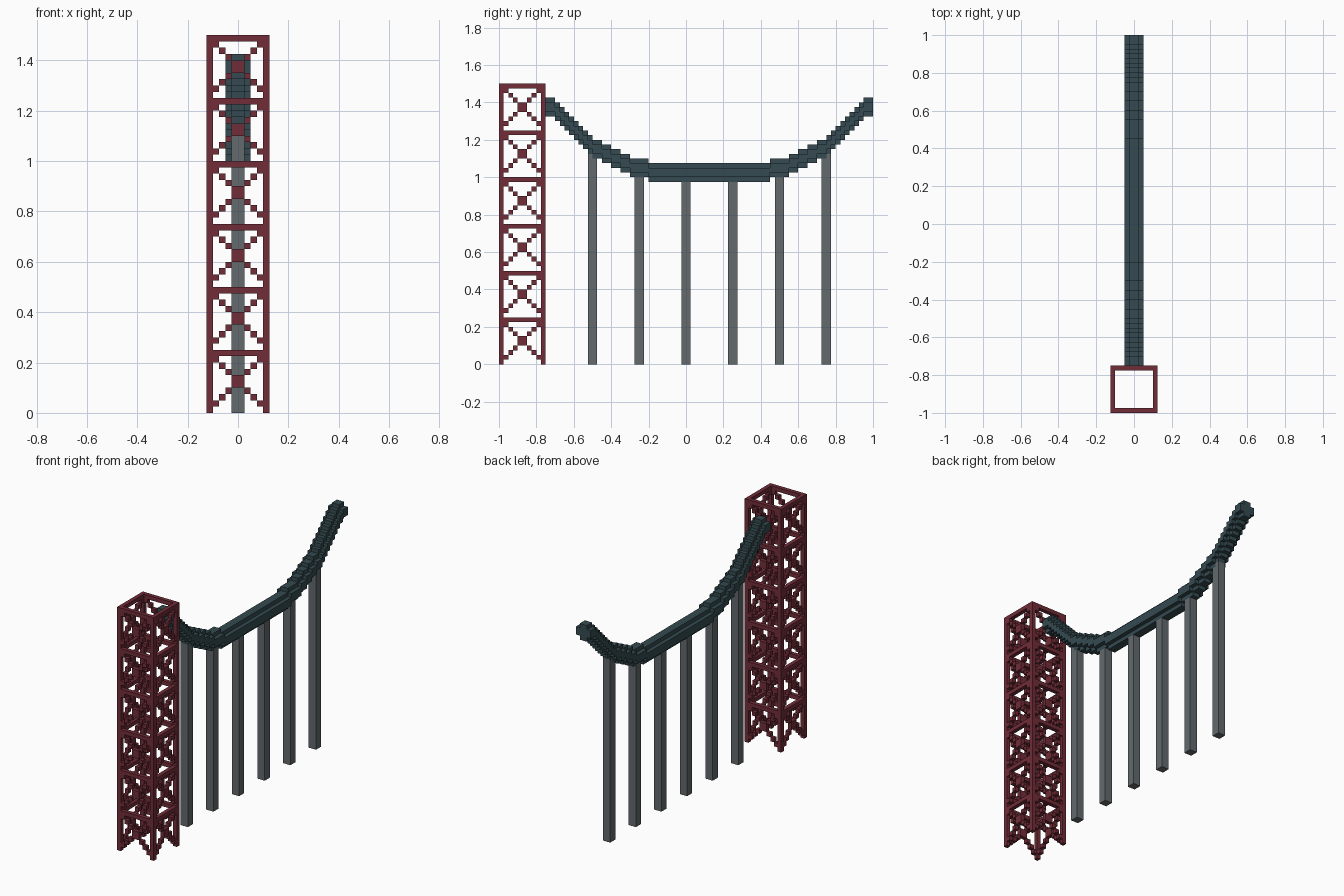
import bpy, bmesh
from mathutils import Vector

U = 0.025                 # block size
ORIGIN = Vector((-5 * U, -1.0, 0.0))   # corner of block (0, 0, 0)

old = bpy.data.objects.get("Cube")
if old:
    bpy.data.objects.remove(old, do_unlink=True)


def make_material(name, rgb):
    m = bpy.data.materials.new(name)
    m.use_nodes = True
    col = (*rgb, 1.0)
    m.diffuse_color = col
    bsdf = next(n for n in m.node_tree.nodes if n.type == 'BSDF_PRINCIPLED')
    bsdf.inputs["Base Color"].default_value = col
    bsdf.inputs["Roughness"].default_value = 0.8
    return m


RED = make_material("dark red", (0.165, 0.026, 0.039))
TEAL = make_material("dark slate teal", (0.035, 0.070, 0.082))
GREY = make_material("steel grey", (0.125, 0.142, 0.151))


def block_object(name, cells, mat):
    """Outer skin of a set of grid blocks, merged into flat faces."""
    bm = bmesh.new()
    verts = {}

    def vert(p):
        if p not in verts:
            verts[p] = bm.verts.new(ORIGIN + Vector(p) * U)
        return verts[p]

    for c in cells:
        for axis in range(3):
            a, b = (axis + 1) % 3, (axis + 2) % 3
            for side in (0, 1):
                n = list(c)
                n[axis] += 2 * side - 1
                if tuple(n) in cells:
                    continue
                ring = []
                for da, db in ((0, 0), (1, 0), (1, 1), (0, 1)):
                    p = list(c)
                    p[axis] += side
                    p[a] += da
                    p[b] += db
                    ring.append(vert(tuple(p)))
                bm.faces.new(ring if side else ring[::-1])
    bmesh.ops.dissolve_limit(bm, angle_limit=0.01, verts=bm.verts[:], edges=bm.edges[:])
    me = bpy.data.meshes.new(name)
    bm.to_mesh(me)
    bm.free()
    me.materials.append(mat)
    ob = bpy.data.objects.new(name, me)
    bpy.context.collection.objects.link(ob)
    return ob


# Lattice tower: four posts, a square ring per storey, crossed braces on each side
N, STOREYS = 10, 6


def four_sides(s, z):
    """Block at position s along each of the four tower walls."""
    return {(s, 0, z), (s, N - 1, z), (0, s, z), (N - 1, s, z)}


posts, rings, braces = set(), set(), set()
for z in range(N * STOREYS):
    row = z % N
    posts |= four_sides(0, z) | four_sides(N - 1, z)
    if row == N - 1:
        for s in range(1, N - 1):
            rings |= four_sides(s, z)
    elif row > 0:
        braces |= four_sides(row, z) | four_sides(N - 1 - row, z)
block_object("tower_posts", posts, RED)
block_object("tower_rings", rings, RED)
block_object("tower_braces", braces, RED)

# Track: a four-block tube without corners, following a symmetric stepped dip
LENGTH = 70


def track_top(i):
    i = min(i, LENGTH - 1 - i)
    if i < 10:
        return min(57, 58 - i)        # steep end
    if i < 18:
        return 48 - (i - 10) // 2     # gentle curve
    return 44 if i < 22 else 43       # level middle


track = set()
for i in range(LENGTH):
    for x in range(4):
        for z in range(4):
            if not (x in (0, 3) and z in (0, 3)):
                track.add((x + 3, i + N, track_top(i) - 4 + z))
block_object("track", track, TEAL)

# Support columns, each cut to meet the underside of the track
for k in range(6):
    first = 9 + 10 * k
    column = {(x, i + N, z) for x in (4, 5) for i in (first, first + 1)
              for z in range(track_top(i) - 4)}
    block_object(f"support_column_{k + 1}", column, GREY)
